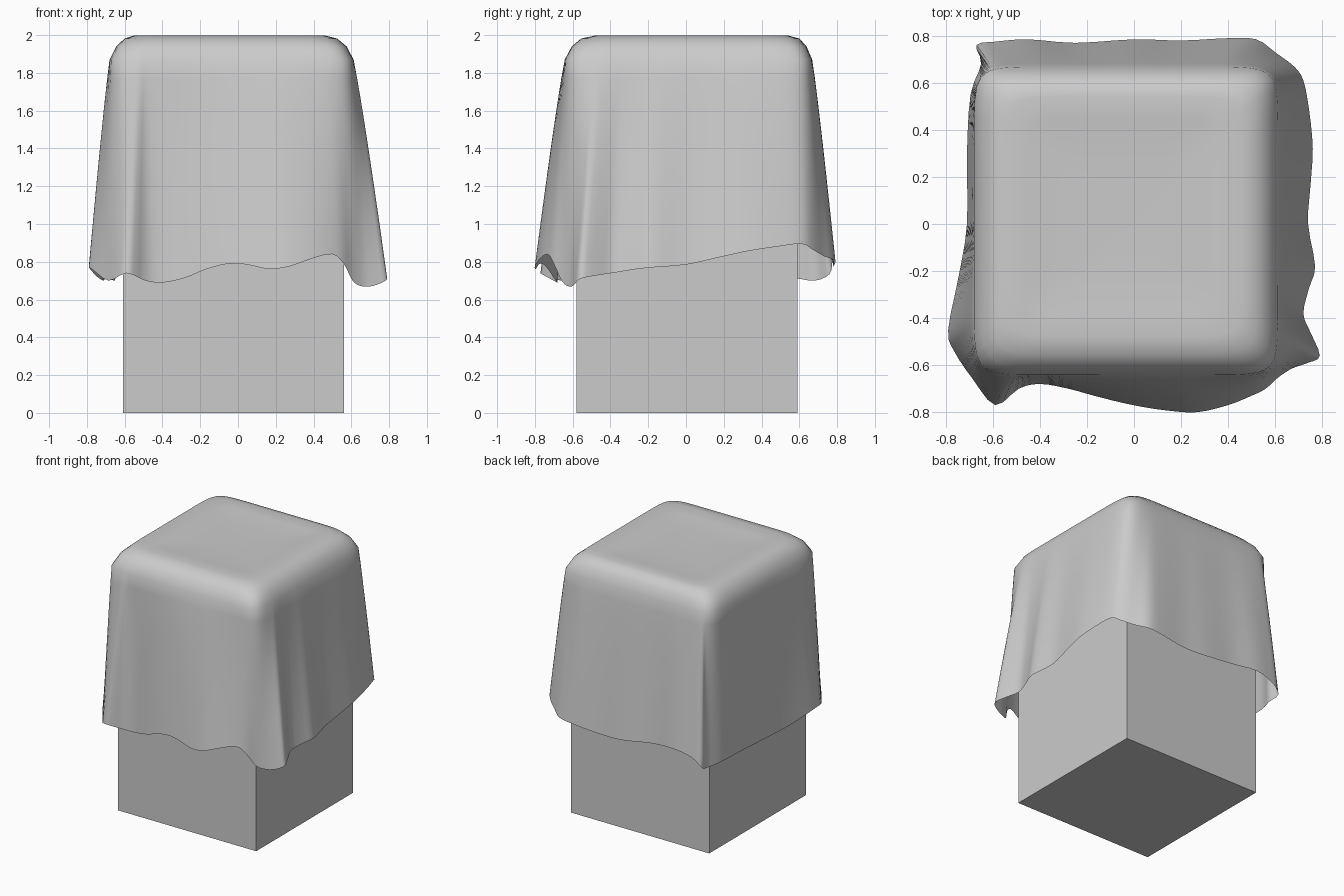
import bpy, bmesh, math
from mathutils import Vector

if "Cube" in bpy.data.objects:
    bpy.data.objects.remove(bpy.data.objects["Cube"])


def make_object(name, bm):
    bmesh.ops.recalc_face_normals(bm, faces=bm.faces)
    mesh = bpy.data.meshes.new(name)
    bm.to_mesh(mesh)
    bm.free()
    obj = bpy.data.objects.new(name, mesh)
    bpy.context.collection.objects.link(obj)
    return obj


# Pedestal block
X0, X1, Y0, Y1, TOP = -0.61, 0.56, -0.58, 0.59, 1.89
bm = bmesh.new()
bmesh.ops.create_cube(bm, size=1)
for v in bm.verts:
    v.co = Vector(((X0 + X1) / 2 + v.co.x * (X1 - X0),
                   (Y0 + Y1) / 2 + v.co.y * (Y1 - Y0),
                   (v.co.z + 0.5) * TOP))
make_object("pedestal", bm)

# Wavy hem of the cloth, counter-clockwise from the front left corner
hem = [Vector(p) for p in [
    (-.59, -.77, .74), (-.49, -.70, .70), (-.40, -.68, .69), (-.28, -.70, .715),
    (-.17, -.73, .76), (-.05, -.76, .79), (.05, -.78, .785), (.16, -.795, .762),
    (.27, -.80, .775), (.40, -.77, .82), (.50, -.73, .84), (.56, -.70, .79),
    (.61, -.655, .695), (.67, -.615, .668), (.74, -.59, .68), (.79, -.56, .71),
    (.75, -.46, .73), (.72, -.38, .742), (.745, -.27, .76), (.77, -.18, .77),
    (.74, 0, .785), (.75, .16, .82), (.76, .32, .855), (.745, .48, .88),
    (.72, .61, .895), (.68, .67, .865), (.60, .73, .83), (.52, .785, .81),
    (.40, .79, .795), (.20, .78, .775), (0, .785, .78), (-.25, .77, .815),
    (-.45, .785, .83), (-.59, .775, .80), (-.67, .76, .735), (-.65, .68, .70),
    (-.695, .55, .715), (-.71, .30, .717), (-.71, 0, .70), (-.745, -.22, .72),
    (-.79, -.45, .77), (-.765, -.54, .755), (-.685, -.66, .70)]]

STEPS = 3


def spline(pts):
    """Closed Catmull-Rom curve through the points."""
    out, n = [], len(pts)
    for i in range(n):
        a, b, c, d = (pts[(i + k) % n] for k in (-1, 0, 1, 2))
        for s in range(STEPS):
            t = s / STEPS
            out.append(0.5 * (2 * b + (c - a) * t + (2 * a - 5 * b + 4 * c - d) * t * t
                              + (3 * b - a - 3 * c + d) * t ** 3))
    return out


hem = spline(hem)


def rounded_ring(z, x0, x1, y0, y1, power):
    """Rounded rectangle, one point for each hem point."""
    ring = []
    for h in hem:
        a = math.atan2(h.y, h.x)
        c, s = math.cos(a), math.sin(a)
        r = (abs(c) ** power + abs(s) ** power) ** (-1 / power)
        ring.append(Vector(((x0 + x1) / 2 + c * r * (x1 - x0) / 2,
                            (y0 + y1) / 2 + s * r * (y1 - y0) / 2, z)))
    return ring


# Flat top and rounded shoulder of the cloth
rings = [rounded_ring(*r) for r in [
    (1.983, -.25, .20, -.20, .25, 8),
    (1.988, -.45, .36, -.38, .45, 9),
    (1.998, -.55, .46, -.48, .54, 10),
    (1.982, -.60, .525, -.555, .60, 10),
    (1.94, -.645, .575, -.605, .638, 11),
    (1.87, -.68, .612, -.642, .668, 12)]]

# Hanging sides: blend from shoulder to hem, folds growing towards the hem
shoulder = rings[-1]
for k in range(1, 13):
    t = k / 12
    ring = []
    for s, h in zip(shoulder, hem):
        p = s.lerp(h, t ** 0.9)
        p.z = s.z + (h.z - s.z) * t
        ring.append(p)
    rings.append(ring)

bm = bmesh.new()
loops = [[bm.verts.new(p) for p in ring] for ring in rings]
n = len(hem)
for up, low in zip(loops, loops[1:]):
    for i in range(n):
        j = (i + 1) % n
        bm.faces.new((up[i], low[i], low[j], up[j]))
centre = bm.verts.new((0, 0, 1.98))
for i in range(n):
    bm.faces.new((centre, loops[0][i], loops[0][(i + 1) % n]))
cloth = make_object("draped_cloth", bm)
for f in cloth.data.polygons:
    f.use_smooth = True
